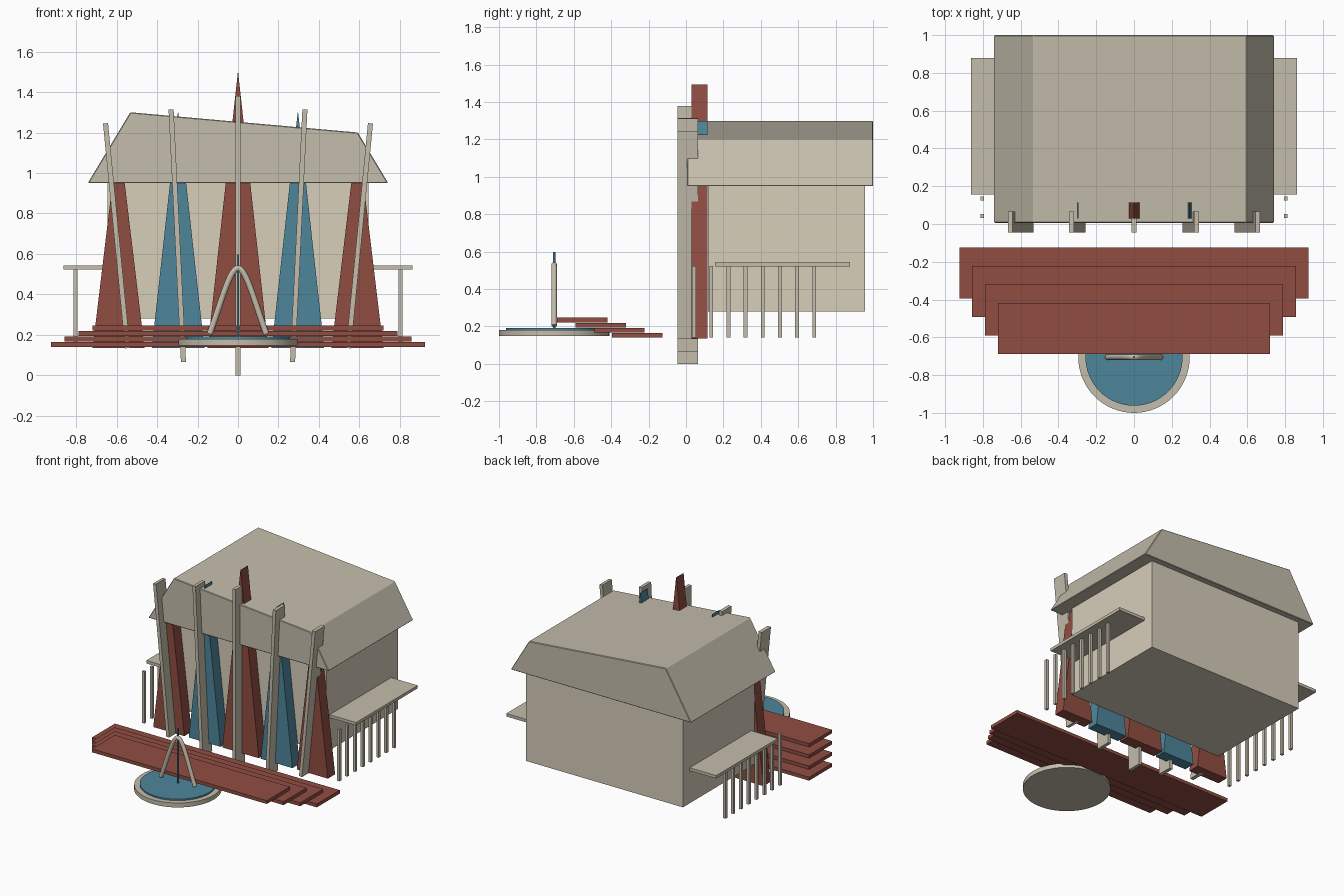
import bpy, math

if "Cube" in bpy.data.objects:
    bpy.data.objects.remove(bpy.data.objects["Cube"])


def material(name, rgb):
    m = bpy.data.materials.new(name)
    m.diffuse_color = (*rgb, 1)
    m.use_nodes = True
    m.node_tree.nodes["Principled BSDF"].inputs["Base Color"].default_value = m.diffuse_color
    return m


STONE = material("stone", (0.55, 0.51, 0.41))
CREAM = material("cream", (0.68, 0.62, 0.49))
RED = material("red", (0.28, 0.075, 0.055))
BLUE = material("blue", (0.075, 0.24, 0.33))


def box(name, x, y, z, mat, tilt=0):
    """Box from (min, max) ranges, optionally tilted about y."""
    bpy.ops.mesh.primitive_cube_add(
        size=1, location=[sum(r) / 2 for r in (x, y, z)], rotation=(0, tilt, 0))
    o = bpy.context.object
    o.name = name
    o.scale = [r[1] - r[0] for r in (x, y, z)]
    o.data.materials.append(mat)
    return o


def prism(name, profile, y0, y1, mat):
    """Extrude a front (x, z) profile, listed anticlockwise, from y0 to y1."""
    n = len(profile)
    verts = [(x, y, z) for y in (y0, y1) for x, z in profile]
    faces = [tuple(range(n)), tuple(range(2 * n - 1, n - 1, -1))]
    faces += [(i, i + n, (i + 1) % n + n, (i + 1) % n) for i in range(n)]
    me = bpy.data.meshes.new(name)
    me.from_pydata(verts, [], faces)
    o = bpy.data.objects.new(name, me)
    bpy.context.collection.objects.link(o)
    me.materials.append(mat)
    return o


def cylinder(name, r, z0, z1, mat, sides=64):
    bpy.ops.mesh.primitive_cylinder_add(
        vertices=sides, radius=r, depth=z1 - z0, location=(0, -0.705, (z0 + z1) / 2))
    o = bpy.context.object
    o.name = name
    o.data.materials.append(mat)
    bpy.ops.object.shade_smooth_by_angle(angle=math.radians(35))


# Main hall and lopsided roof
box("hall_body", (-0.645, 0.645), (0.118, 0.957), (0.28, 0.96), CREAM)
roof = prism("roof", [(-0.742, 0.95), (0.742, 0.95), (0.592, 1.2), (-0.532, 1.3)], 0.006, 1.0, STONE)
bevel = roof.modifiers.new("edge_chamfer", 'BEVEL')
bevel.width, bevel.segments = 0.004, 1

# Tapered facade pillars: centre x, half base width, apex height
for x, w, top, mat in [(0, 0.15, 1.495, RED),
                       (-0.296, 0.13, 1.30, BLUE), (0.296, 0.13, 1.30, BLUE),
                       (-0.59, 0.128, 1.195, RED), (0.59, 0.128, 1.195, RED)]:
    prism("facade_pillar", [(x - w, 0.136), (x + w, 0.136), (x + 0.001, top), (x - 0.001, top)],
          0.03, 0.115, mat)

# Fanned fins in front of the pillars
for i in range(-2, 3):
    half = 0.69 - 0.066 * abs(i)
    box("facade_fin", (i * 0.3 - 0.0125, i * 0.3 + 0.0125), (-0.045, 0.065),
        (0.69 - half, 0.69 + half), STONE, math.radians(2.8 * i))

# Side canopies with rows of posts
for s in (-1, 1):
    box("side_canopy", sorted((s * 0.63, s * 0.863)), (0.155, 0.878), (0.522, 0.544), STONE)
    for k in range(8):
        y = 0.043 + 0.0918 * k
        box("canopy_post", (s * 0.803 - 0.01, s * 0.803 + 0.01), (y - 0.01, y + 0.01),
            (0.14, 0.524), STONE)

# Stepped entrance terraces
for i in range(4):
    w, y, z = 0.925 - 0.0685 * i, -0.125 - 0.098 * i, 0.14 + 0.0275 * i
    box("terrace_step", (-w, w), (y - 0.27, y), (z, z + 0.025), RED)

# Round pool with a spout
cylinder("pool_rim", 0.295, 0.148, 0.181, STONE)
cylinder("pool_water", 0.257, 0.15, 0.192, BLUE)
cylinder("pool_spout", 0.006, 0.18, 0.597, BLUE, 12)

# Arch over the pool
cu = bpy.data.curves.new("pool_arch", 'CURVE')
cu.dimensions = '3D'
cu.bevel_depth, cu.bevel_resolution, cu.use_fill_caps = 0.015, 4, True
sp = cu.splines.new('BEZIER')
sp.bezier_points.add(2)
sp.resolution_u = 16
path = [((-0.14, 0.205), (-0.19, 0.1), (-0.09, 0.335)),
        ((0, 0.53), (-0.042, 0.53), (0.042, 0.53)),
        ((0.14, 0.205), (0.09, 0.335), (0.19, 0.1))]
for p, (co, left, right) in zip(sp.bezier_points, path):
    p.handle_left_type = p.handle_right_type = 'FREE'
    p.co, p.handle_left, p.handle_right = [(x, -0.705, z) for x, z in (co, left, right)]
cu.materials.append(STONE)
bpy.context.collection.objects.link(bpy.data.objects.new("pool_arch", cu))
